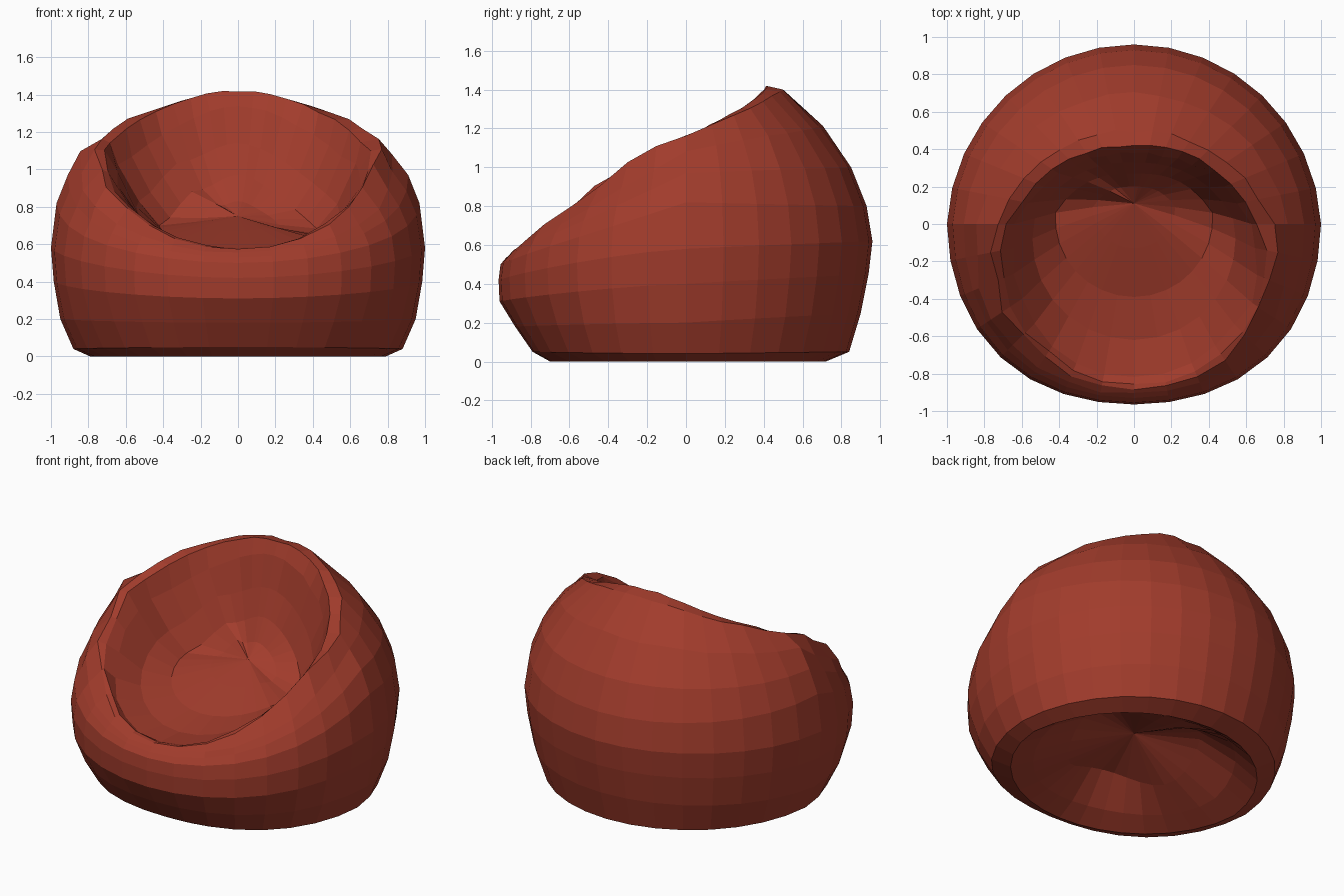
import bpy, bmesh, math, random

if "Cube" in bpy.data.objects:
    bpy.data.objects.remove(bpy.data.objects["Cube"])

random.seed(4)
SEGMENTS = 32

# Profiles (radius, z), from underside to seat centre
side = [(.40, .20), (.64, .08), (.79, 0), (.88, .04), (.95, .20), (.985, .40), (1.0, .58), (.97, .82),
        (.91, .97), (.83, 1.09), (.74, 1.17), (.67, 1.15), (.63, 1.03), (.53, .83), (.42, .70), (.22, .72)]
back = [(.40, .20), (.60, .10), (.72, 0), (.84, .05), (.90, .25), (.94, .45), (.96, .62), (.93, .80),
        (.85, 1.0), (.70, 1.21), (.50, 1.40), (.42, 1.42), (.38, 1.34), (.30, 1.14), (.21, .97), (.11, .83)]
front = [(.40, .17), (.58, .05), (.70, 0), (.79, .05), (.88, .18), (.96, .31), (.965, .42), (.955, .50),
         (.93, .53), (.91, .555), (.89, .57), (.86, .575), (.82, .555), (.65, .545), (.45, .58), (.22, .67)]


def bump(angle, centre, width):
    d = (angle - centre + math.pi) % math.tau - math.pi
    return math.exp(-(d / width) ** 2)


def point(i, a):
    b = math.sin(a)
    if b > 0:
        end, wr, wz = back, b ** .9, b ** (.9 if i < 12 else 1.2)
    else:                                       # lower shoulder below the front rim
        end, wr, wz = front, (-b) ** (1 if i > 7 else 1.4), (-b) ** (1 if 7 <= i <= 9 else 1.4)
    r = side[i][0] + (end[i][0] - side[i][0]) * wr
    z = side[i][1] + (end[i][1] - side[i][1]) * wz
    if b < 0 and 3 <= i <= 9:                   # fuller front corners
        r += .03 * math.sin(2 * a) ** 2
    if i < 2:                                   # underside creases
        z *= 1 + .35 * math.sin(3 * a + .6)
    if 9 <= i <= 12:                            # wrinkled rim
        k = .008 + .02 * (bump(a, -.45, .45) + bump(a, math.pi + .45, .45))
        r += random.uniform(-k, k)
        z += random.uniform(-k, k) * .6
    if i >= 13:                                 # seat folds
        z += .05 * bump(a, 2.6, .22) - .03 * bump(a, -.2, .25)
    shift = max(0, i - 12) * .03                # seat centre sits towards the back
    return r * math.cos(a), r * b + shift, z


# Bean bag shell
bm = bmesh.new()
rings = [[bm.verts.new(point(i, math.tau * s / SEGMENTS)) for s in range(SEGMENTS)]
         for i in range(len(side))]
base = bm.verts.new((0, 0, .28))
seat = bm.verts.new((0, .11, .75))
for s in range(SEGMENTS):
    t = (s + 1) % SEGMENTS
    bm.faces.new((base, rings[0][t], rings[0][s]))
    bm.faces.new((rings[-1][s], rings[-1][t], seat))
    for lo, hi in zip(rings, rings[1:]):
        bm.faces.new((lo[s], lo[t], hi[t], hi[s]))
bmesh.ops.recalc_face_normals(bm, faces=bm.faces)
mesh = bpy.data.meshes.new("bean_bag_chair")
bm.to_mesh(mesh)
bm.free()
chair = bpy.data.objects.new("bean_bag_chair", mesh)
bpy.context.collection.objects.link(chair)

# Red fabric
fabric = bpy.data.materials.new("red_fabric")
fabric.diffuse_color = (.36, .045, .025, 1)
fabric.use_nodes = True
fabric.node_tree.nodes["Principled BSDF"].inputs["Base Color"].default_value = fabric.diffuse_color
mesh.materials.append(fabric)
